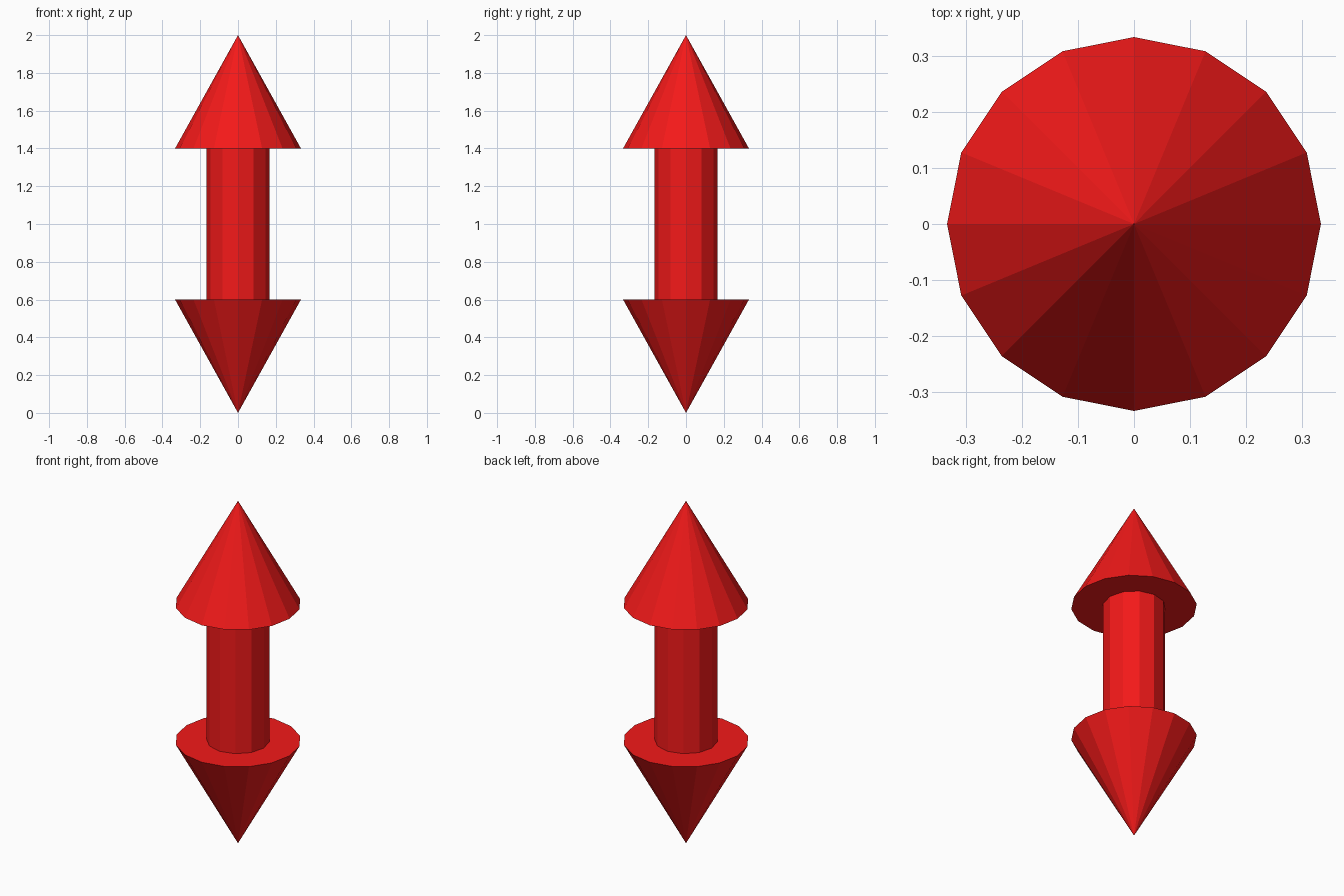
import bpy
from math import pi

if "Cube" in bpy.data.objects:
    bpy.data.objects.remove(bpy.data.objects["Cube"])

red = bpy.data.materials.new("red")
red.diffuse_color = (0.9, 0.01, 0.01, 1)
red.use_nodes = True
red.node_tree.nodes["Principled BSDF"].inputs["Base Color"].default_value = red.diffuse_color


def finish(name):
    ob = bpy.context.object
    ob.name = name
    # put vertices on the x and y axes regardless of rotation sense
    ob.data.materials.append(red)
    return ob


# Shaft between the two heads
bpy.ops.mesh.primitive_cylinder_add(vertices=12, radius=1 / 6, depth=0.8,
                                    end_fill_type='NOTHING', location=(0, 0, 1))
finish("shaft")

# Pointed heads, the lower one flipped over
for name, z, flip in (("upper_head", 1.7, 0), ("lower_head", 0.3, pi)):
    bpy.ops.mesh.primitive_cone_add(vertices=16, radius1=1 / 3, radius2=0, depth=0.6,
                                    location=(0, 0, z), rotation=(flip, 0, 0))
    finish(name)
